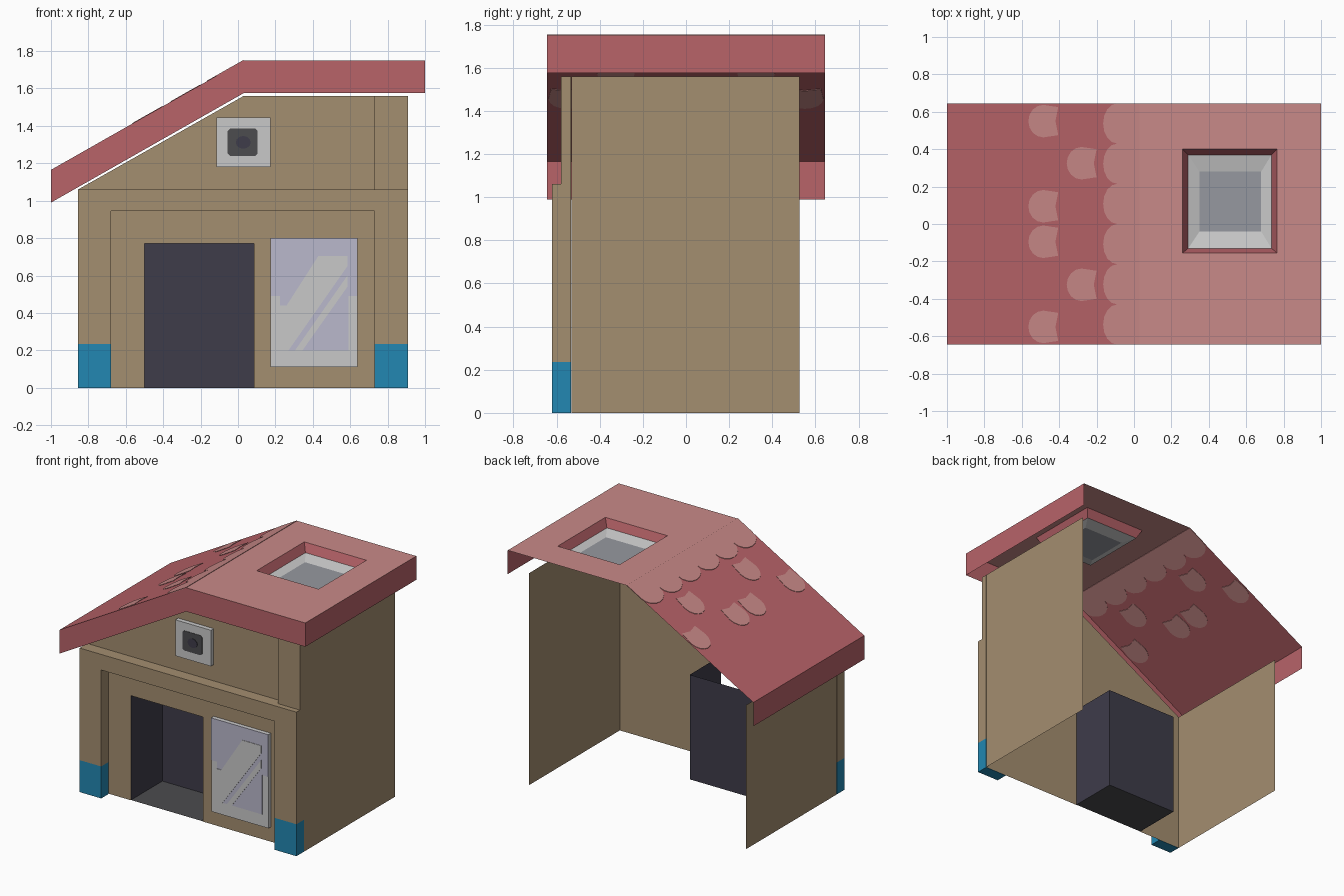
import bpy, bmesh
from math import sin, cos, pi

cube = bpy.data.objects.get("Cube")
if cube:
    bpy.data.objects.remove(cube, do_unlink=True)


def material(name, r, g, b):
    """Flat material from display values (0-255) turned linear."""
    lin = [((c / 255 + 0.055) / 1.055) ** 2.4 for c in (r, g, b)] + [1]
    m = bpy.data.materials.new(name)
    m.use_nodes = True
    m.diffuse_color = lin
    m.node_tree.nodes["Principled BSDF"].inputs["Base Color"].default_value = lin
    return m


tan = material("tan_wall", 164, 142, 112)
navy = material("dark_navy", 62, 60, 74)
blue = material("blue_base", 34, 135, 178)
grey = material("light_grey", 201, 201, 201)
lilac = material("lilac_glass", 186, 184, 204)
dark = material("dark_grey", 76, 76, 78)
red = material("roof_red", 184, 99, 105)
pink = material("roof_pink", 201, 138, 136)
pane = material("skylight_glass", 150, 153, 160)


def finish(name, bm, mat, solid=False):
    if solid:
        bmesh.ops.recalc_face_normals(bm, faces=bm.faces)
    mesh = bpy.data.meshes.new(name)
    bm.to_mesh(mesh)
    bm.free()
    mesh.materials.append(mat)
    ob = bpy.data.objects.new(name, mesh)
    bpy.context.collection.objects.link(ob)
    return ob


def sheet(name, mat, *faces):
    """Thin surface made of one or more polygons."""
    bm = bmesh.new()
    for pts in faces:
        bm.faces.new([bm.verts.new(p) for p in pts])
    bmesh.ops.remove_doubles(bm, verts=bm.verts, dist=0.0001)
    return finish(name, bm, mat)


def box(name, mat, x, y, z):
    bm = bmesh.new()
    bmesh.ops.create_cube(bm, size=1)
    for v in bm.verts:
        v.co = [a + (b - a) * (c + 0.5) for (a, b), c in zip((x, y, z), v.co)]
    return finish(name, bm, mat, True)


def prism(name, mat, pts, place, t0, t1):
    """Outline swept between two depths; place maps (u, v, depth) to space."""
    bm = bmesh.new()
    a = [bm.verts.new(place(u, v, t0)) for u, v in pts]
    b = [bm.verts.new(place(u, v, t1)) for u, v in pts]
    bm.faces.new(a)
    bm.faces.new(b)
    for i in range(len(a)):
        j = (i + 1) % len(a)
        bm.faces.new((a[i], a[j], b[j], b[i]))
    return finish(name, bm, mat, True)


def rect(x0, x1, y0, y1, z):
    return [(x0, y0, z), (x1, y0, z), (x1, y1, z), (x0, y1, z)]


def ring(name, mat, outer, inner):
    """Four-sided frame between two rectangles."""
    return sheet(name, mat, *[(outer[i], outer[(i + 1) % 4], inner[(i + 1) % 4], inner[i])
                              for i in range(4)])


def facing(x, z, y):
    return (x, y, z)


# Main dimensions
L, R, RIDGE = -0.855, 0.91, 0.03
FRONT, BACK, PORCH = -0.53, 0.525, -0.62
EAVE, TOP = 1.06, 1.56
DL, DR, DH, DY = -0.5, 0.085, 0.77, -0.165

# Walls: front with a door notch, two sides, open back
outline = [(L, 0), (DL, 0), (DL, DH), (DR, DH), (DR, 0), (R, 0), (R, TOP), (RIDGE, TOP), (L, EAVE)]
sheet("front_wall", tan, [(x, FRONT, z) for x, z in outline])
for name, x, h in (("right_wall", L, EAVE), ("left_wall", R, TOP)):
    pts = [(x, FRONT, 0), (x, BACK, 0), (x, BACK, h), (x, FRONT, h)]
    sheet(name, tan, pts if x > 0 else pts[::-1])

# Front frame: posts with blue bases, header and upper corner post
depth = (PORCH, FRONT - 0.002)
for side, x in (("right", (L, -0.68)), ("left", (0.73, R))):
    box(side + "_post_base", blue, x, depth, (0, 0.235))
    box(side + "_post", tan, x, depth, (0.235, EAVE))
box("header", tan, (-0.68, 0.73), depth, (0.945, EAVE))
box("upper_corner_post", tan, (0.73, R), (-0.58, FRONT - 0.002), (EAVE, TOP))

# Door recess, open on top
sheet("door_recess", navy,
      [(DL, FRONT, 0), (DL, DY, 0), (DL, DY, DH), (DL, FRONT, DH)],
      [(DL, DY, 0), (DR, DY, 0), (DR, DY, DH), (DL, DY, DH)],
      [(DR, DY, 0), (DR, FRONT, 0), (DR, FRONT, DH), (DR, DY, DH)])
sheet("door_floor", dark, rect(DL, DR, FRONT, DY, 0.002))

# Front window with glass and reflection streaks
box("window_frame", grey, (0.175, 0.64), (-0.56, FRONT - 0.002), (0.11, 0.8))
glass = [(0.175, 0.49), (0.225, 0.49), (0.225, 0.2), (0.59, 0.2),
         (0.59, 0.49), (0.64, 0.49), (0.64, 0.8), (0.175, 0.8)]
prism("window_glass", lilac, glass, facing, -0.563, -0.56)
streaks = ([(0.43, 0.705), (0.585, 0.705), (0.585, 0.65), (0.27, 0.2),
            (0.225, 0.2), (0.225, 0.44), (0.26, 0.44)],
           [(0.585, 0.6), (0.585, 0.54), (0.345, 0.2), (0.305, 0.2)])
for pts in streaks:
    prism("window_streak", grey, pts, facing, -0.566, -0.563)

# Gable vent
box("vent_plate", grey, (-0.115, 0.175), (-0.565, FRONT - 0.002), (1.18, 1.445))
c = 0.012
x0, x1, z0, z1 = -0.055, 0.105, 1.24, 1.385
chamfered = [(x0 + c, z0), (x1 - c, z0), (x1, z0 + c), (x1, z1 - c),
             (x1 - c, z1), (x0 + c, z1), (x0, z1 - c), (x0, z0 + c)]
prism("vent_opening", dark, chamfered, facing, -0.568, -0.565)
hub = [(0.028 + 0.04 * cos(i * pi / 6), 1.312 + 0.034 * sin(i * pi / 6)) for i in range(12)]
prism("vent_hub", navy, hub, facing, -0.571, -0.568)

# Roof: flat half with skylight, sloped half, fascias on three sides
W, RT, RE, DROP = 0.645, 1.75, 1.165, 0.175
opening = rect(0.26, 0.765, -0.155, 0.4, RT)
reveal = rect(0.29, 0.735, -0.13, 0.37, 1.69)
window = rect(0.35, 0.68, -0.04, 0.28, 1.67)
ring("flat_roof", pink, rect(RIDGE, 1, -W, W, RT), opening)
ring("skylight_reveal", red, opening, reveal)
ring("skylight_frame", grey, reveal, window)
sheet("skylight_glass", pane, window)
sheet("sloped_roof", red, [(-1, -W, RE), (RIDGE, -W, RT), (RIDGE, W, RT), (-1, W, RE)])


def fascia(name, p, q):
    low = [(x, y, z - DROP) for x, y, z in (p, q)]
    sheet(name, red, [low[0], low[1], q, p])


fascia("sloped_front_fascia", (-1, -W, RE), (RIDGE, -W, RT))
fascia("flat_front_fascia", (RIDGE, -W, RT), (1, -W, RT))
fascia("left_fascia", (1, -W, RT), (1, W, RT))
fascia("right_fascia", (-1, W, RE), (-1, -W, RE))


def on_slope(x, y, t):
    return (x, y, RT + (x - RIDGE) * (RT - RE) / (RIDGE + 1) + t)


# Scalloped shingle edge and loose shingles, seen from both sides of the roof
edge = [(RIDGE, -W), (RIDGE, W)]
for i in range(6):
    mid = W - W / 6 - i * W / 3
    edge += [(-0.09 - 0.075 * sin(k * pi / 8), mid + W / 6 * cos(k * pi / 8)) for k in range(8)]
edge.append((-0.09, -W))
prism("shingle_edge", pink, edge, on_slope, -0.003, 0.003)
for x, y in ((-0.405, 0.55), (-0.2, 0.325), (-0.405, 0.095)):
    for cy in (y, -y):
        tab = [(x - 0.08 - 0.08 * sin(k * pi / 8), cy + 0.087 * cos(k * pi / 8)) for k in range(9)]
        tab += [(x, cy - 0.075), (x - 0.015, cy), (x, cy + 0.075)]
        prism("shingle", pink, tab, on_slope, -0.003, 0.003)
